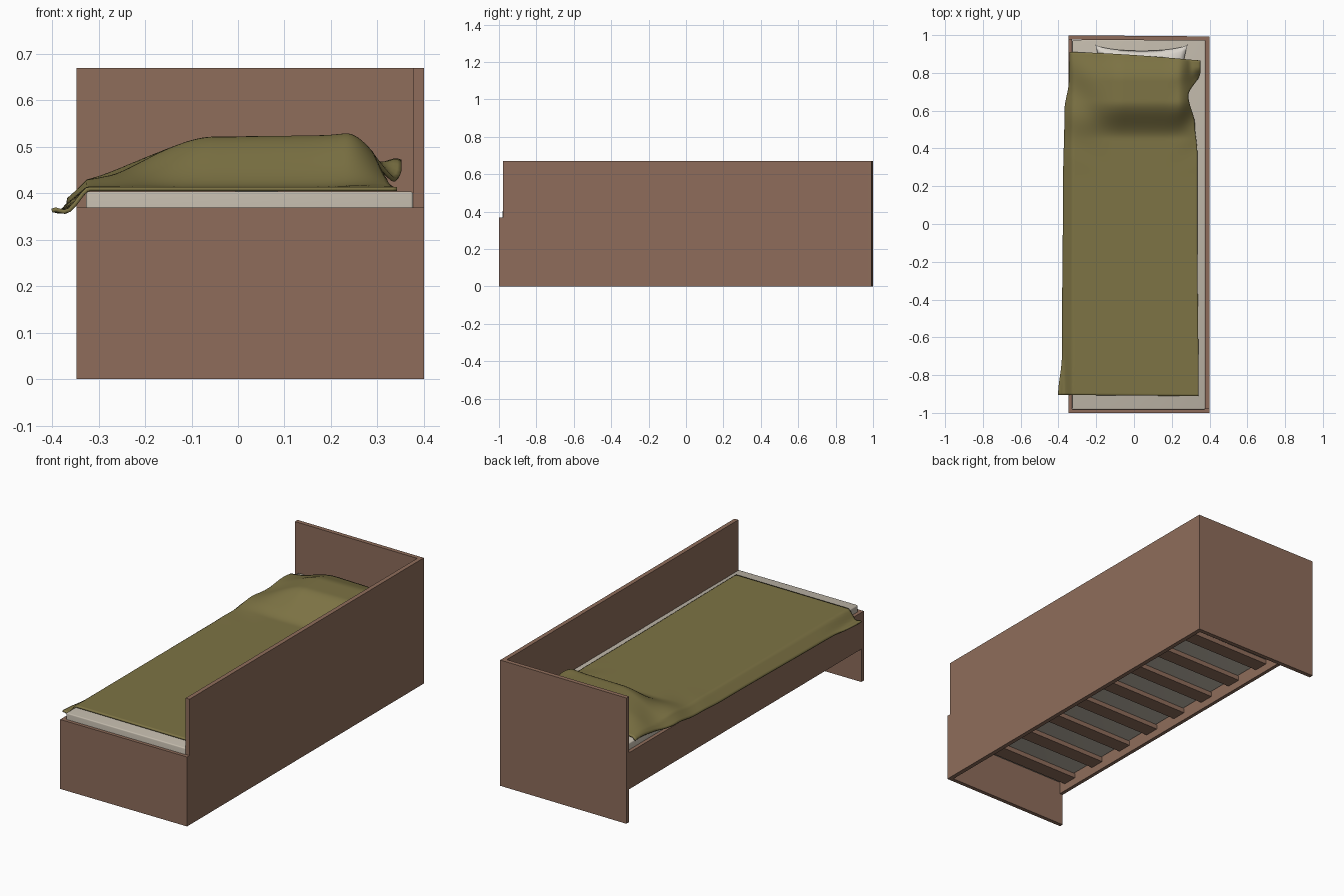
import bpy, bmesh, math

if "Cube" in bpy.data.objects:
    bpy.data.objects.remove(bpy.data.objects["Cube"])

def material(name, rgb):
    m = bpy.data.materials.new(name)
    m.diffuse_color = (*rgb, 1)
    m.use_nodes = True
    m.node_tree.nodes["Principled BSDF"].inputs["Base Color"].default_value = m.diffuse_color
    return m

WOOD = material("brown_wood", (0.272, 0.152, 0.104))
CLOTH = material("olive_cloth", (0.205, 0.172, 0.058))
MATTRESS = material("mattress_cream", (0.54, 0.49, 0.41))
PILLOW = material("pillow_white", (0.70, 0.66, 0.60))

def smooth(a, b, t):
    t = max(0.0, min(1.0, (t - a) / (b - a)))
    return t * t * (3 - 2 * t)

def interp(points, t):
    """Smooth piecewise interpolation through (t, value) points."""
    for (a, va), (b, vb) in zip(points, points[1:]):
        if t <= b:
            return va + (vb - va) * smooth(a, b, t)
    return points[-1][1]

def add_object(name, bm, mat):
    me = bpy.data.meshes.new(name)
    bm.to_mesh(me)
    bm.free()
    ob = bpy.data.objects.new(name, me)
    bpy.context.collection.objects.link(ob)
    me.materials.append(mat)
    return ob

def shade(ob, angle):
    bpy.ops.object.select_all(action='DESELECT')
    ob.select_set(True)
    bpy.context.view_layer.objects.active = ob
    bpy.ops.object.shade_smooth_by_angle(angle=math.radians(angle))

def box(name, x, y, z, mat=WOOD, bevel=0.0, turn=0.0):
    bm = bmesh.new()
    bmesh.ops.create_cube(bm, size=1)
    for v in bm.verts:
        v.co = [v.co[i] * (r[1] - r[0]) for i, r in enumerate((x, y, z))]
    if bevel:
        bmesh.ops.bevel(bm, geom=bm.edges[:], offset=bevel, segments=3,
                        profile=0.5, affect='EDGES')
    ob = add_object(name, bm, mat)
    ob.location = [sum(r) / 2 for r in (x, y, z)]
    ob.rotation_euler.z = turn
    if bevel:
        shade(ob, 40)
    return ob

def sheet(bm, nu, nv, func):
    rows = [[bm.verts.new(func(i / nu, j / nv)) for i in range(nu + 1)]
            for j in range(nv + 1)]
    for j in range(nv):
        for i in range(nu):
            bm.faces.new((rows[j][i], rows[j][i + 1], rows[j + 1][i + 1], rows[j + 1][i]))

# Frame panels
box("headboard", (-0.348, 0.40), (0.973, 0.996), (0, 0.67), turn=-0.008)
box("footboard", (-0.348, 0.40), (-1.0, -0.979), (0, 0.37))
box("side_panel", (0.377, 0.40), (-0.979, 0.975), (0, 0.67))
box("side_rail", (-0.348, -0.329), (-0.979, 0.978), (0.175, 0.37))

# Slats under the mattress
for k in range(9):
    yc = -0.90 + k * 0.216
    box(f"slat_{k + 1}", (-0.329, 0.377), (yc - 0.04, yc + 0.04), (0.215, 0.24))

# Mattress
box("mattress", (-0.327, 0.377), (-0.982, 0.975), (0.24, 0.404), MATTRESS, 0.006)

# Pillow with pinched corners, as a top and a bottom sheet
def pillow_side(sign):
    def f(s, t):
        u, v = 2 * s - 1, 2 * t - 1
        puff = max(0, (1 - u * u) * (1 - v * v)) ** 0.4
        x = 0.04 + 0.245 * u * (1 - 0.13 * (1 - v * v))
        edge = max(0, 1 - u * u) ** 0.6
        y = 0.745 + 0.207 * v * (1 - 0.17 * edge)
        return x, y, 0.43 + (0.05 if sign > 0 else -0.026) * puff
    return f

bm = bmesh.new()
for sign in (1, -1):
    sheet(bm, 36, 28, pillow_side(sign))
bmesh.ops.remove_doubles(bm, verts=bm.verts, dist=1e-5)
bmesh.ops.recalc_face_normals(bm, faces=bm.faces)
shade(add_object("pillow", bm, PILLOW), 80)

# Blanket draped over mattress edge and pillow
LEFT = [(-0.91, -0.402), (-0.7, -0.382), (0.2, -0.376), (0.6, -0.368),
        (0.76, -0.345), (0.91, -0.342)]
RIGHT = [(-0.91, 0.342), (0.0, 0.335), (0.4, 0.335), (0.56, 0.322),
         (0.72, 0.288), (0.85, 0.352), (0.91, 0.352)]

def blanket(s, t):
    y0 = -0.905 + 1.815 * t
    x = interp(LEFT, y0) * (1 - s) + interp(RIGHT, y0) * s
    y = y0 - smooth(0.5, 1, t) * 0.045 * s ** 1.5 - (1 - t) * 0.006 * s
    # pillow hump
    fx = smooth(-0.37, -0.05, x) * (1 - smooth(0.23, 0.37, x)) * (0.97 + 0.1 * x)
    fy = smooth(0.45, 0.65, y) * (1 - 0.35 * smooth(0.76, 0.92, y))
    z = 0.414 + 0.112 * fx * fy
    # lifted corner beside the pillow and soft folds around it
    z += 0.05 * smooth(0.29, 0.35, x) * smooth(0.76, 0.83, y)
    near = smooth(0.25, 0.6, y)
    z += 0.006 * near * (1 - smooth(-0.3, -0.12, x)) * (1 + math.sin(22 * y + 14 * x))
    z += 0.004 * near * smooth(0.15, 0.3, x) * (1 + math.sin(30 * y - 20 * x))
    # overhanging left edge, flared outward at the front corner
    z -= 0.85 * max(0, -0.325 - x)
    corner = 1 - smooth(-0.9, -0.6, y)
    z += 0.03 * corner * smooth(0.365, 0.402, -x)
    z -= 0.012 * corner * smooth(0.33, 0.365, -x)
    return x, y, z

bm = bmesh.new()
sheet(bm, 80, 160, blanket)
ob = add_object("blanket", bm, CLOTH)
mod = ob.modifiers.new("thickness", 'SOLIDIFY')
mod.thickness = 0.009
mod.offset = -1
shade(ob, 60)
